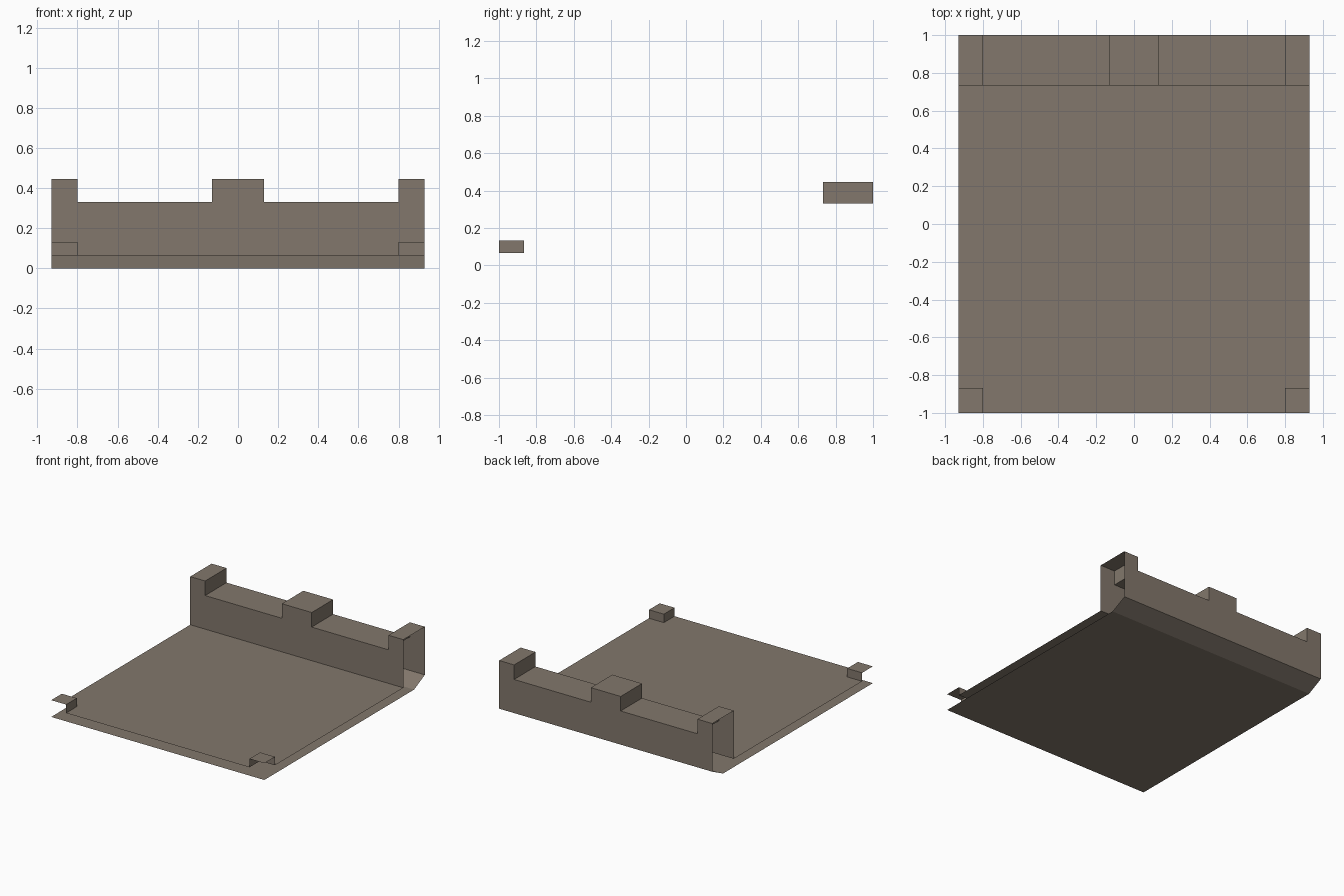
import bpy, bmesh
from mathutils import Vector

if "Cube" in bpy.data.objects:
    bpy.data.objects.remove(bpy.data.objects["Cube"])

mat = bpy.data.materials.new("warm grey")
mat.diffuse_color = (0.225, 0.187, 0.150, 1)
mat.use_nodes = True
mat.node_tree.nodes["Principled BSDF"].inputs["Base Color"].default_value = mat.diffuse_color

W, IN, MID = 0.93, 0.80, 0.13          # half width, corner block edge, centre block half width
FLOOR, LOW, TOP = 0.065, 0.33, 0.445   # heights
WALL_Y, POST_Y, POST_TOP = 0.733, -0.867, 0.132


def finish(name, bm):
    me = bpy.data.meshes.new(name)
    bm.to_mesh(me)
    bm.free()
    me.materials.append(mat)
    bpy.context.collection.objects.link(bpy.data.objects.new(name, me))


def polygon(bm, pts):
    bm.faces.new([bm.verts.new(p) for p in pts])


def sweep(bm, pts, vec):
    """Sweep an open path along a vector into flat strips."""
    v = Vector(vec)
    for a, b in zip(pts, pts[1:]):
        a, b = Vector(a), Vector(b)
        polygon(bm, [a, b, b + v, a + v])


# underside plate with the sloped rear edge
bm = bmesh.new()
sweep(bm, [(-W, -1, 0), (-W, 0.867, 0), (-W, 1, FLOOR)], (2 * W, 0, 0))
finish("underside", bm)

# upper floor, notched beneath the front corner blocks
bm = bmesh.new()
polygon(bm, [(x, y, FLOOR) for x, y in [
    (-IN, -1), (IN, -1), (IN, POST_Y), (W, POST_Y),
    (W, WALL_Y), (-W, WALL_Y), (-W, POST_Y), (-IN, POST_Y)]])
finish("upper_floor", bm)

# hollow rear wall with three raised blocks, open at both ends
half = [(-W, TOP), (-IN, TOP), (-IN, LOW), (-MID, LOW), (-MID, TOP)]
outline = half + [(-x, z) for x, z in reversed(half)]
bm = bmesh.new()
sweep(bm, [(x, WALL_Y, z) for x, z in outline], (0, 1 - WALL_Y, 0))
loop = outline + [(W, FLOOR), (-W, FLOOR)]
polygon(bm, [(x, WALL_Y, z) for x, z in reversed(loop)])
polygon(bm, [(x, 1, z) for x, z in loop])
finish("rear_wall", bm)

# front corner blocks, open below, in front and on the outer side
for side, label in ((-1, "left"), (1, "right")):
    bm = bmesh.new()
    bmesh.ops.create_cube(bm, size=1)
    bm.normal_update()
    bmesh.ops.delete(bm, context='FACES', geom=[
        f for f in bm.faces
        if f.normal.z < -0.5 or f.normal.y < -0.5 or f.normal.x * side > 0.5])
    bmesh.ops.scale(bm, vec=(W - IN, POST_Y + 1, POST_TOP - FLOOR), verts=bm.verts)
    bmesh.ops.translate(bm, verts=bm.verts, vec=(
        side * (W + IN) / 2, (POST_Y - 1) / 2, (POST_TOP + FLOOR) / 2))
    finish("front_corner_block_" + label, bm)
